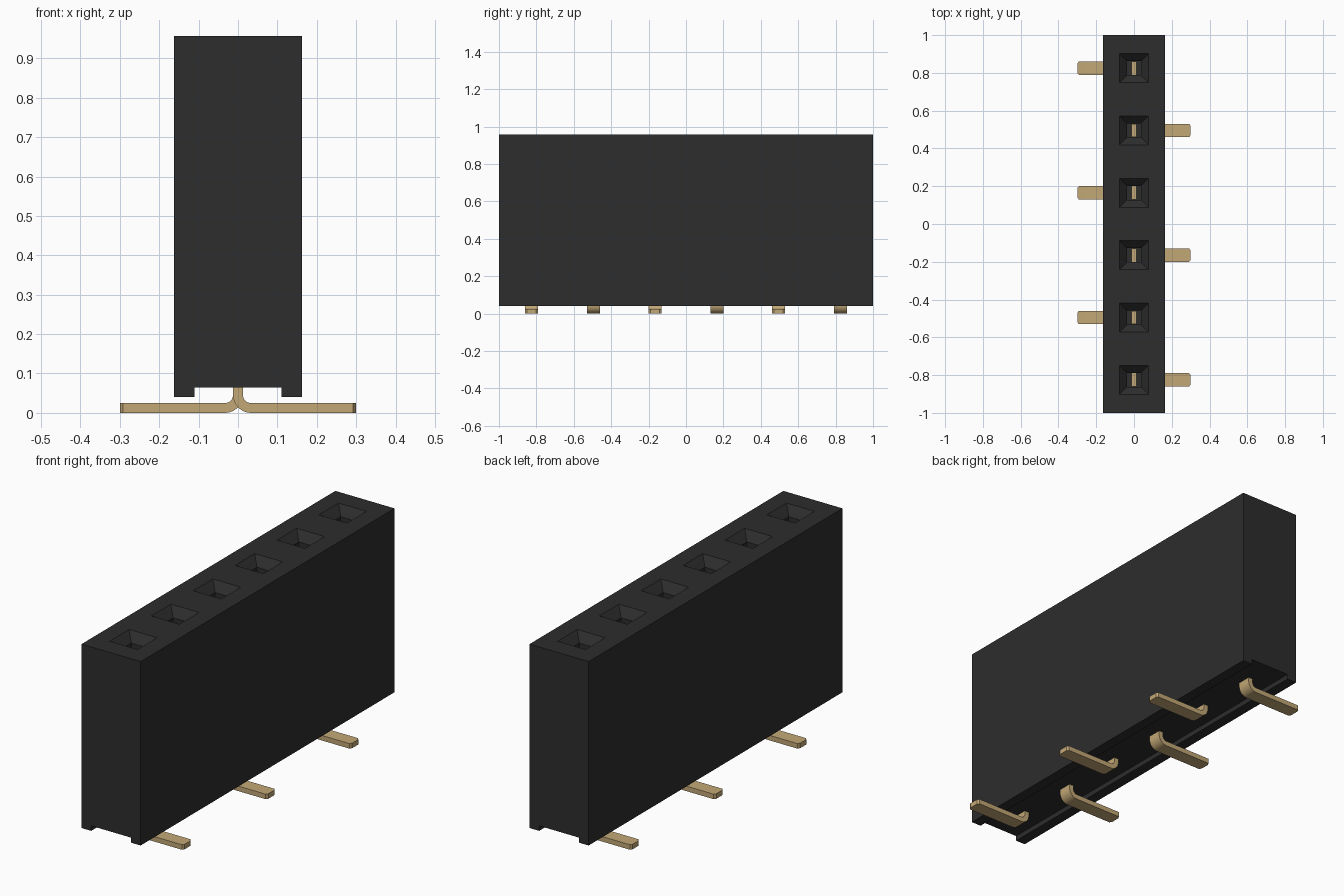
import bpy, bmesh, math

if "Cube" in bpy.data.objects:
    bpy.data.objects.remove(bpy.data.objects["Cube"], do_unlink=True)

PITCH = 0.33
PIN_Y = [(i - 2.5) * PITCH for i in range(6)]
TOP, FUNNEL_Z, FLOOR = 0.957, 0.915, 0.30


def material(name, rgb):
    m = bpy.data.materials.new(name)
    m.use_nodes = True
    m.diffuse_color = (*rgb, 1)
    m.node_tree.nodes["Principled BSDF"].inputs["Base Color"].default_value = (*rgb, 1)
    return m


black = material("black plastic", (0.026, 0.026, 0.026))
gold = material("gold metal", (0.54, 0.39, 0.18))


def make_object(name, bm, mat):
    bmesh.ops.recalc_face_normals(bm, faces=bm.faces)
    mesh = bpy.data.meshes.new(name)
    bm.to_mesh(mesh)
    bm.free()
    mesh.materials.append(mat)
    ob = bpy.data.objects.new(name, mesh)
    bpy.context.collection.objects.link(ob)
    return ob


def loft(bm, rings):
    """Skin a list of equal-sized vertex rings and cap both ends."""
    loops = [[bm.verts.new(p) for p in ring] for ring in rings]
    n = len(loops[0])
    for a, b in zip(loops, loops[1:]):
        for k in range(n):
            bm.faces.new((a[k], a[(k + 1) % n], b[(k + 1) % n], b[k]))
    bm.faces.new(loops[0][::-1])
    bm.faces.new(loops[-1])


# Housing: block with a shallow channel along its underside
profile = [(-0.163, 0.04), (-0.11, 0.04), (-0.11, 0.065), (0.11, 0.065),
           (0.11, 0.04), (0.163, 0.04), (0.163, TOP), (-0.163, TOP)]
bm = bmesh.new()
loft(bm, [[(x, y, z) for x, z in profile] for y in (-1, 1)])
housing = make_object("housing", bm, black)

# Sockets: square funnel leading into a square shaft
bm = bmesh.new()
for y in PIN_Y:
    loft(bm, [[(sx * h, y + sy * h, z) for sx, sy in ((-1, -1), (1, -1), (1, 1), (-1, 1))]
              for h, z in ((0.037, FLOOR), (0.037, FUNNEL_Z), (0.077, TOP), (0.077, TOP + 0.05))])
cutter = make_object("socket_cutter", bm, black)
cutter.hide_render = True

cut = housing.modifiers.new("sockets", 'BOOLEAN')
cut.operation = 'DIFFERENCE'
cut.solver = 'EXACT'
cut.object = cutter
bpy.context.view_layer.objects.active = housing
bpy.ops.object.modifier_apply(modifier=cut.name)
bpy.data.objects.remove(cutter, do_unlink=True)


# Pins: flat strip, contact blade above, bent outwards into a foot
def make_pin(name, y, side):
    t, r = 0.0125, 0.033                      # half thickness, bend radius
    path = [(0, 0.60, 1, 0, 0.035)]           # x, z, normal x, normal z, half width
    for i in range(9):
        a = math.pi / 2 * i / 8
        path.append((r - r * math.cos(a), t + r - r * math.sin(a),
                     math.cos(a), math.sin(a), 0.035))
    path += [(0.292, t, 0, 1, 0.035), (0.30, t, 0, 1, 0.024)]
    bm = bmesh.new()
    loft(bm, [[(side * (x + s * t * nx), y + w * v, z + s * t * nz)
               for s, v in ((-1, -1), (1, -1), (1, 1), (-1, 1))]
              for x, z, nx, nz, w in path])
    pin = make_object(name, bm, gold)
    bpy.ops.object.select_all(action='DESELECT')
    pin.select_set(True)
    bpy.context.view_layer.objects.active = pin
    bpy.ops.object.shade_smooth_by_angle(angle=math.radians(30))


for i, y in enumerate(PIN_Y):
    make_pin(f"pin_{i + 1}", y, 1 if i % 2 == 0 else -1)
